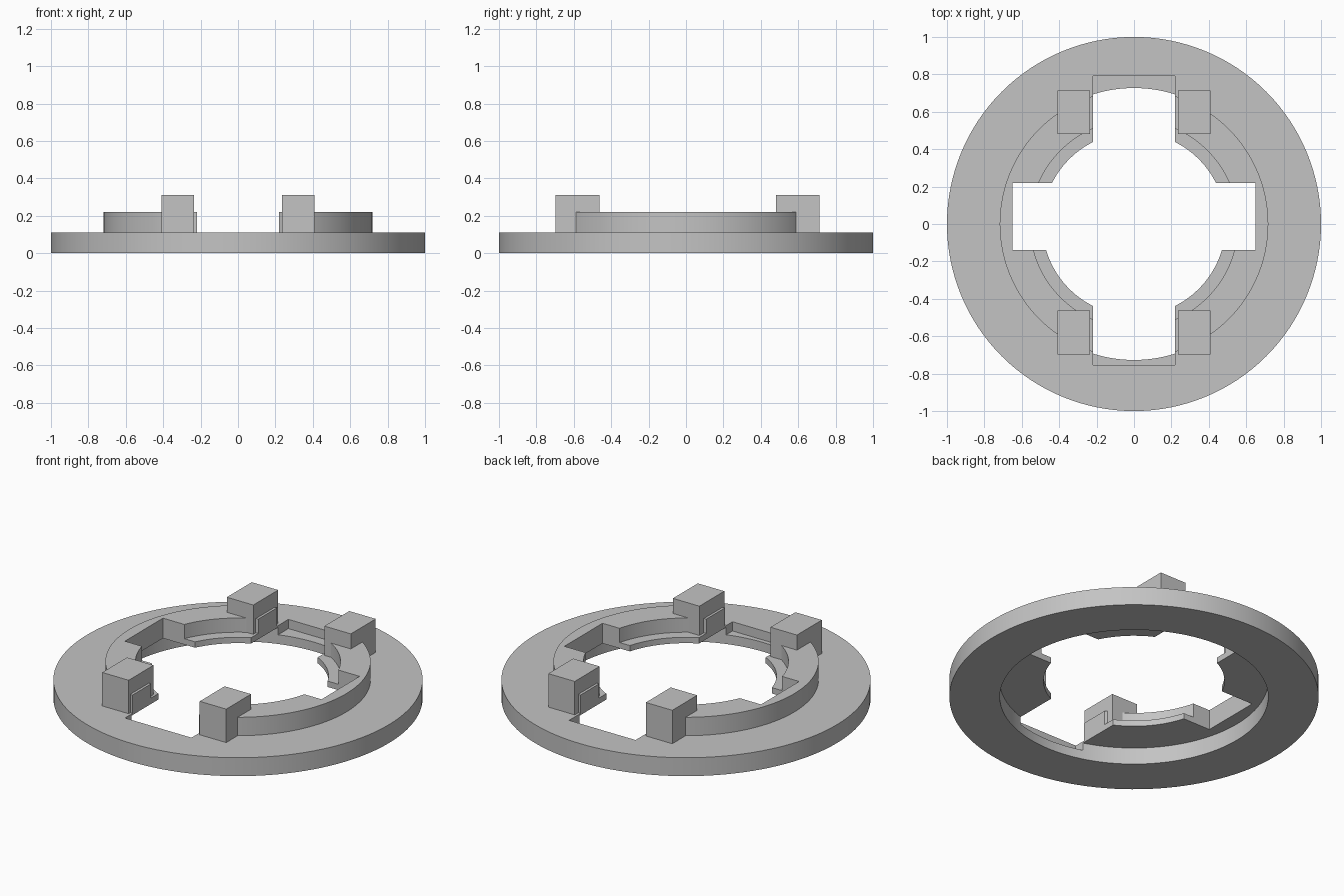
import bpy, bmesh, math

cube = bpy.data.objects.get("Cube")
if cube:
    bpy.data.objects.remove(cube, do_unlink=True)

grey = bpy.data.materials.new("plain_grey")
grey.use_nodes = True
colour = (0.55, 0.55, 0.55, 1)
grey.diffuse_color = colour
grey.node_tree.nodes["Principled BSDF"].inputs["Base Color"].default_value = colour


def new_object(name, bm):
    bmesh.ops.recalc_face_normals(bm, faces=bm.faces)
    mesh = bpy.data.meshes.new(name)
    bm.to_mesh(mesh)
    bm.free()
    mesh.materials.append(grey)
    obj = bpy.data.objects.new(name, mesh)
    bpy.context.collection.objects.link(obj)
    return obj


def box(name, low, high):
    bm = bmesh.new()
    bmesh.ops.create_cube(bm, size=1)
    for v in bm.verts:
        v.co = [(a + b) / 2 + c * (b - a) for a, b, c in zip(low, high, v.co)]
    return new_object(name, bm)


def lathe(name, profile, steps=128):
    bm = bmesh.new()
    rings = []
    for i in range(steps):
        a = 2 * math.pi * i / steps
        rings.append([bm.verts.new((r * math.cos(a), r * math.sin(a), z))
                      for r, z in profile])
    for i in range(steps):
        here, there = rings[i], rings[(i + 1) % steps]
        for j in range(len(profile)):
            k = (j + 1) % len(profile)
            bm.faces.new((here[j], there[j], there[k], here[k]))
    return new_object(name, bm)


# Flange, raised collar and inner lip as one turned section
ring = lathe("flanged_ring", [
    (1, 0), (1, 0.11), (0.718, 0.11), (0.718, 0.22), (0.555, 0.22),
    (0.555, 0.135), (0.49, 0.135), (0.49, 0.1), (0.727, 0.1), (0.727, 0)])

# Crossed slots through the collar
cutters = [
    box("long_slot_cutter", (-0.22, -0.753, 0.055), (0.22, 0.79, 0.5)),
    box("side_slot_cutter", (-0.65, -0.14, 0.05), (0.65, 0.22, 0.5)),
]
for cutter in cutters:
    cutter.hide_render = True
    cutter.hide_viewport = True
    mod = ring.modifiers.new("slot", "BOOLEAN")
    mod.operation = "DIFFERENCE"
    mod.solver = "EXACT"
    mod.object = cutter

# Apply the cuts and remove the cutters
depsgraph = bpy.context.evaluated_depsgraph_get()
cut_mesh = bpy.data.meshes.new_from_object(ring.evaluated_get(depsgraph))
ring.modifiers.clear()
ring.data = cut_mesh
for cutter in cutters:
    bpy.data.objects.remove(cutter, do_unlink=True)

bpy.ops.object.select_all(action="DESELECT")
ring.select_set(True)
bpy.context.view_layer.objects.active = ring
bpy.ops.object.shade_smooth_by_angle(angle=math.radians(30))

# Four upright lugs beside the long slot
for side, x in (("left", 0.235), ("right", -0.41)):
    for end, y in (("back", 0.48), ("front", -0.697)):
        box(f"{end}_{side}_lug", (x, y, 0.105), (x + 0.175, y + 0.235, 0.31))
